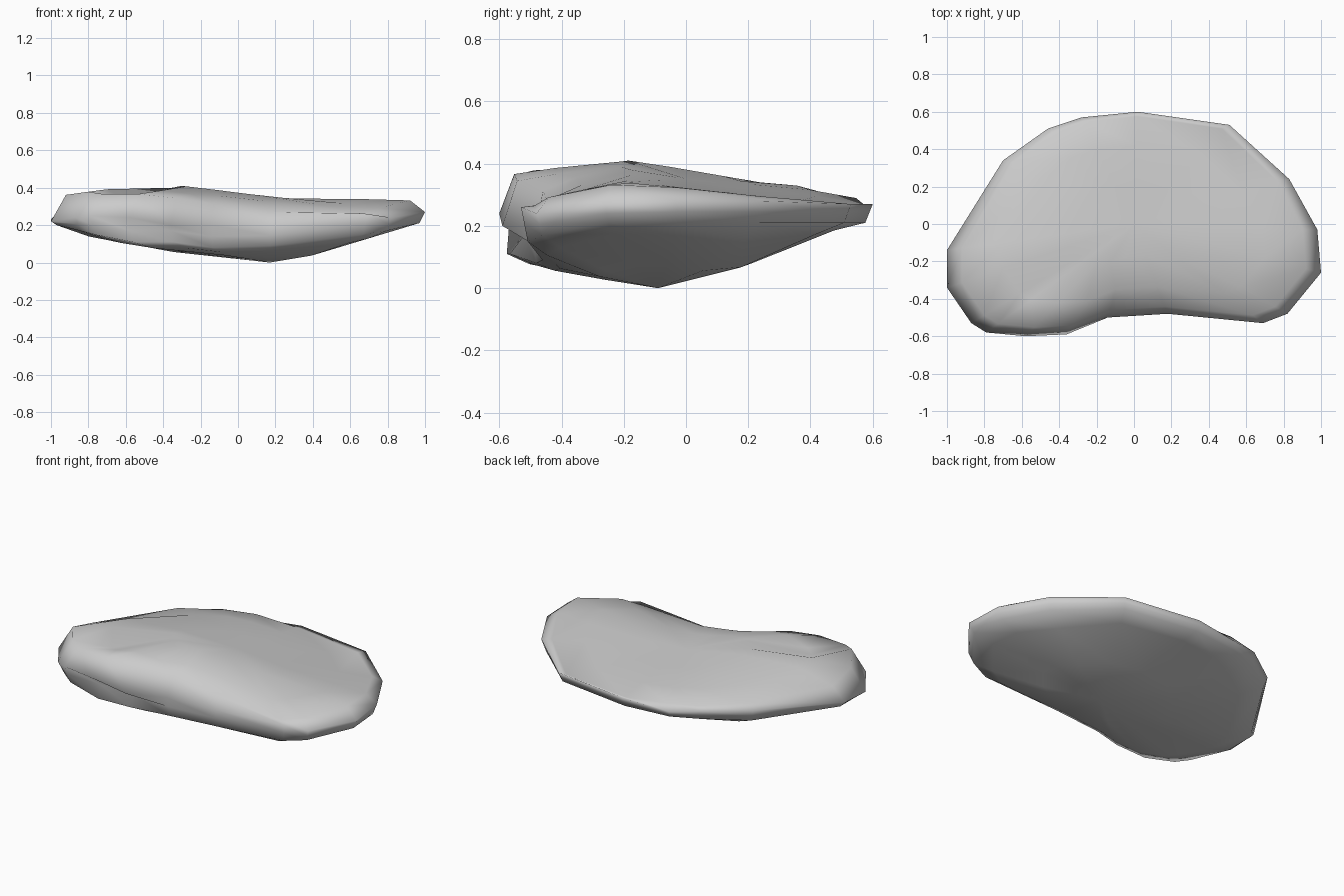
import bpy
import bmesh
from math import hypot

cube = bpy.data.objects.get("Cube")
if cube:
    bpy.data.objects.remove(cube, do_unlink=True)

# Rim of the stone: x, y, height of the rim, height of the lower edge
RIM = [
    (-1, -.14, .23, .2), (-.7, .34, .28, .21), (-.46, .51, .28, .22),
    (-.28, .57, .25, .21), (.02, .6, .27, .21), (.51, .53, .27, .21),
    (.83, .24, .28, .21), (.98, -.03, .28, .21), (1, -.26, .27, .21),
    (.82, -.48, .24, .17), (.69, -.53, .26, .15), (.18, -.48, .2, .09),
    (-.14, -.5, .2, .08), (-.36, -.59, .2, .11), (-.58, -.6, .24, .11),
    (-.79, -.58, .25, .15), (-.87, -.53, .24, .17), (-1, -.34, .22, .2),
]
CREST = [(-1, .38), (-.84, .4), (-.3, .41), (.25, .345), (.6, .335), (.9, .345), (1, .33)]
DIP = [(-1, 0), (-.6, .05), (-.4, .15), (0, .45), (.4, .4), (.7, .25), (1, .1)]
# Lowest heights of the underside, across and along the stone
KEEL_X = [(-1, .21), (-.81, .12), (-.57, .05), (-.2, .06), (.17, 0), (.37, .03), (1, .22)]
KEEL_Y = [(-.6, .1), (-.47, .06), (-.09, 0), (.06, .025), (.24, .09), (.4, .17), (.6, .21)]
LOW_POINT = (.17, -.09, 0)


def along(table, x):
    """Linear interpolation along a profile."""
    for (a, u), (b, v) in zip(table, table[1:]):
        if x <= b:
            return u + (v - u) * (x - a) / (b - a)
    return table[-1][1]


def top_height(x, y):
    """Crest that falls to the back and the right side, with a dip and a dent in front."""
    back = max(0, y + .18) * (.13 - .06 * x)
    front = max(0, -y - .27) * along(DIP, x)
    side = max(0, -x - .75) * max(0, y + .4) * 1.2
    dent = max(0, .08 - .4 * hypot(x + .64, y + .4))
    return along(CREST, x) - back - front - side - dent


def upper_ring(bm, scale, back_scale, drop):
    ring = []
    for x, y, rim, low in RIM:
        x, y = x * scale, y * (back_scale if y > 0 else scale)
        ring.append(bm.verts.new((x, y, top_height(x, y) - drop)))
    return ring


def lower_edge(x, y):
    return x * .97, y * .96


def cleft_ring(bm):
    """Ring halfway down the side, sunk into a cleft at the right of the front."""
    ring = []
    for x, y, rim, low in RIM:
        ex, ey = lower_edge(x, y)
        if y < -.45 and -.7 < x < -.3:
            point = (x, -.52, .17)
        else:
            point = ((x + ex) / 2, (y + ey) / 2, (rim + low) / 2)
        ring.append(bm.verts.new(point))
    return ring


def lower_ring(bm, reach):
    """Ring on the bulging underside, between the low point and the lower edge."""
    px, py, pz = LOW_POINT
    ring = []
    for rx, ry, rim, low in RIM:
        ex, ey = lower_edge(rx, ry)
        x, y = px + (ex - px) * reach, py + (ey - py) * reach
        z = max(low * reach ** 2.2, along(KEEL_X, x), along(KEEL_Y, y))
        ring.append(bm.verts.new((x, y, z)))
    return ring


def bridge(bm, first, second):
    for i in range(len(first)):
        j = (i + 1) % len(first)
        bm.faces.new((first[i], first[j], second[j], second[i]))


def cap(bm, ring, point):
    tip = bm.verts.new(point)
    for i in range(len(ring)):
        bm.faces.new((ring[i], ring[(i + 1) % len(ring)], tip))


# Stone body: rings from the underside up to the crest
bm = bmesh.new()
rings = [
    lower_ring(bm, .45),
    lower_ring(bm, .85),
    lower_ring(bm, 1),
    cleft_ring(bm),
    [bm.verts.new((x, y, rim)) for x, y, rim, low in RIM],
    upper_ring(bm, .92, .96, .01),
    upper_ring(bm, .7, .7, 0),
    upper_ring(bm, .35, .35, 0),
]
for first, second in zip(rings, rings[1:]):
    bridge(bm, first, second)
cap(bm, rings[0], LOW_POINT)
cap(bm, rings[-1], (0, 0, top_height(0, 0)))
bmesh.ops.recalc_face_normals(bm, faces=bm.faces)
mesh = bpy.data.meshes.new("flat_stone")
bm.to_mesh(mesh)
bm.free()
mesh.shade_smooth()
stone = bpy.data.objects.new("flat_stone", mesh)
bpy.context.collection.objects.link(stone)

# Plain grey
grey = bpy.data.materials.new("stone_grey")
grey.use_nodes = True
colour = (.6, .6, .6, 1)
grey.diffuse_color = colour
grey.node_tree.nodes["Principled BSDF"].inputs["Base Color"].default_value = colour
mesh.materials.append(grey)
